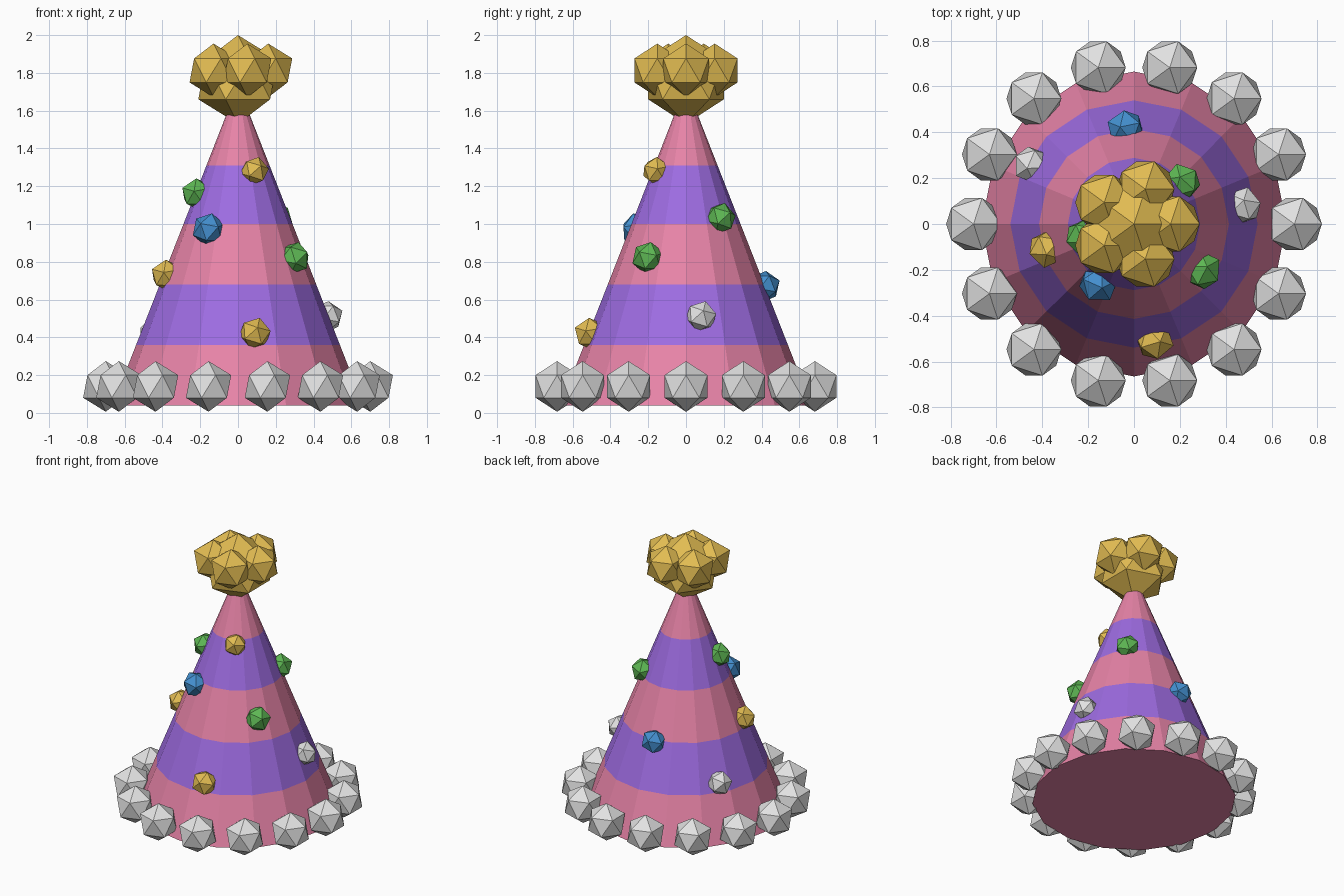
import bpy, bmesh, math
from mathutils import Vector

if "Cube" in bpy.data.objects:
    bpy.data.objects.remove(bpy.data.objects["Cube"])


def material(name, rgb):
    m = bpy.data.materials.new(name)
    lin = [((c / 255 + 0.055) / 1.055) ** 2.4 for c in rgb]
    m.diffuse_color = (*lin, 1)
    m.use_nodes = True
    m.node_tree.nodes["Principled BSDF"].inputs["Base Color"].default_value = m.diffuse_color
    return m


PINK = material("pink", (232, 132, 168))
PURPLE = material("purple", (158, 108, 226))
GOLD = material("gold", (226, 188, 82))
GREEN = material("green", (94, 184, 84))
BLUE = material("blue", (68, 144, 208))
WHITE = material("white", (226, 226, 226))

BASE_Z, BASE_R, SLOPE, SIDES = 0.04, 0.665, 0.392, 16


def cone_radius(z):
    return BASE_R - (z - BASE_Z) * SLOPE


def finish(name, bm, mats):
    me = bpy.data.meshes.new(name)
    bm.to_mesh(me)
    bm.free()
    for m in mats:
        me.materials.append(m)
    ob = bpy.data.objects.new(name, me)
    bpy.context.collection.objects.link(ob)
    return ob


def ball(name, loc, r, mat, normal=None):
    bm = bmesh.new()
    bmesh.ops.create_icosphere(bm, subdivisions=1, radius=r)
    ob = finish(name, bm, [mat])
    ob.location = loc
    if normal:
        ob.rotation_euler = Vector(normal).to_track_quat('Z', 'Y').to_euler()
    return ob


# striped cone: rings of vertices, faces coloured by band
bm = bmesh.new()
levels = [BASE_Z, 0.36, 0.68, 1.0, 1.31, 1.62]
rings = []
for z in levels:
    r = cone_radius(z)
    rings.append([bm.verts.new((r * math.sin(2 * math.pi * i / SIDES),
                                r * math.cos(2 * math.pi * i / SIDES), z))
                  for i in range(SIDES)])
for band, (lo, hi) in enumerate(zip(rings, rings[1:])):
    for i in range(SIDES):
        j = (i + 1) % SIDES
        bm.faces.new((lo[i], lo[j], hi[j], hi[i])).material_index = band % 2
bm.faces.new(rings[0])
bm.faces.new(rings[-1])
bmesh.ops.recalc_face_normals(bm, faces=bm.faces)
finish("hat_cone", bm, [PINK, PURPLE])

# brim pompoms
for i in range(14):
    a = 2 * math.pi * i / 14
    ball(f"brim_pompom_{i}", (0.7 * math.cos(a), 0.7 * math.sin(a), 0.14), 0.134, WHITE)

# top pompom: core with five tufts
ball("top_pompom_core", (0, 0, 1.765), 0.235, GOLD)
for i in range(5):
    a = 2 * math.pi * i / 5
    ball(f"top_pompom_tuft_{i}", (0.16 * math.cos(a), 0.16 * math.sin(a), 1.813), 0.142, GOLD)

# dots on the cone: angle in degrees, height, radius, colour
dots = [(-61, 1.28, 0.078, GOLD), (195, 1.16, 0.085, GREEN), (239, 0.97, 0.09, BLUE),
        (-34, 0.82, 0.088, GREEN), (196, 0.73, 0.085, GOLD), (-80, 0.42, 0.087, GOLD),
        (9.5, 0.51, 0.085, WHITE), (41, 1.03, 0.085, GREEN), (95, 0.67, 0.085, BLUE),
        (150, 0.42, 0.085, WHITE)]
for i, (deg, z, r, mat) in enumerate(dots):
    a, d = math.radians(deg), cone_radius(z)
    ball(f"dot_{i}", (d * math.cos(a), d * math.sin(a), z), r, mat,
         (math.cos(a), math.sin(a), SLOPE))
